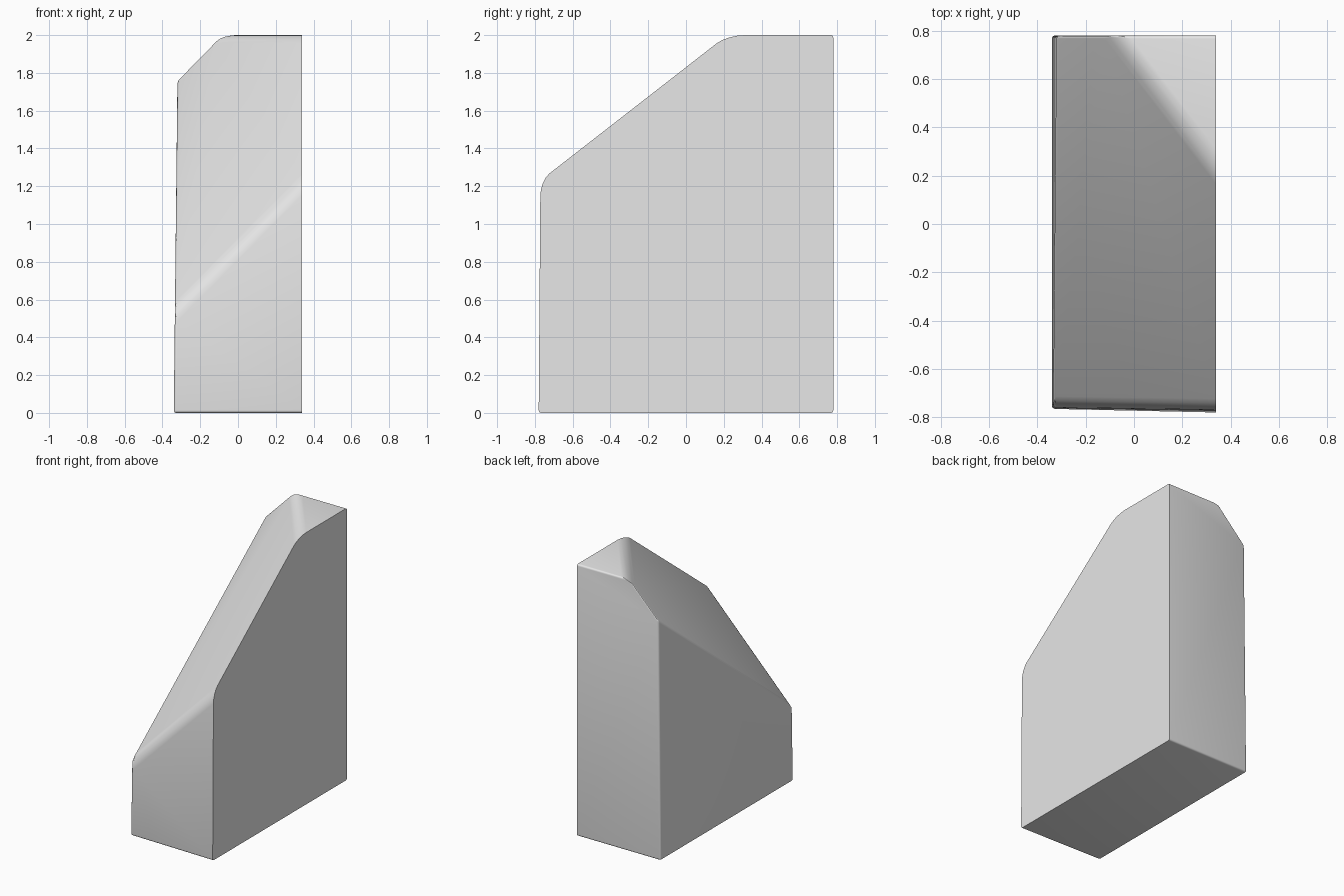
import bpy, bmesh
from mathutils import Vector

cube = bpy.data.objects.get("Cube")
if cube:
    bpy.data.objects.remove(cube, do_unlink=True)

HALF_X, HALF_Y, HEIGHT = 0.34, 0.78, 2.0

# Single plain grey material
grey = bpy.data.materials.new("plain_grey")
grey.use_nodes = True
colour = (0.8, 0.8, 0.8, 1)
grey.diffuse_color = colour
grey.node_tree.nodes["Principled BSDF"].inputs["Base Color"].default_value = colour

# Upright block, tapering slightly on its outer side and front
bm = bmesh.new()
bmesh.ops.create_cube(bm, size=1)
for v in bm.verts:
    x, y, z = v.co
    top = z > 0
    v.co.x = HALF_X if x > 0 else -HALF_X + (0.022 if top else 0)
    v.co.y = HALF_Y if y > 0 else -HALF_Y + (0.015 if top else 0)
    v.co.z = HEIGHT if top else 0
    if x < 0 and y < 0:
        v.co.y += 0.015

# Slanted cut falling towards the front and the outer side
slant = Vector((-1.02, -0.778, 1)).normalized()
cut = bmesh.ops.bisect_plane(
    bm, geom=bm.verts[:] + bm.edges[:] + bm.faces[:],
    plane_co=(HALF_X, 0, 1.83), plane_no=slant, clear_outer=True)
rim = [e for e in cut["geom_cut"] if isinstance(e, bmesh.types.BMEdge)]
bmesh.ops.contextual_create(bm, geom=rim)
bmesh.ops.recalc_face_normals(bm, faces=bm.faces[:])
bm.normal_update()

# Soft creases on the slant, small rounding elsewhere, crisp flat inner side
weight = bm.edges.layers.float.new("bevel_weight_edge")
for e in bm.edges:
    normals = [f.normal for f in e.link_faces]
    on_slant = any(n.dot(slant) > 0.95 for n in normals)
    front_or_top = any(n.y < -0.9 or n.z > 0.9 for n in normals)
    if any(n.x > 0.9 for n in normals):
        e[weight] = 0
    else:
        e[weight] = 1 if on_slant and front_or_top else 0.25

mesh = bpy.data.meshes.new("slanted_block")
bm.to_mesh(mesh)
bm.free()
mesh.materials.append(grey)
block = bpy.data.objects.new("slanted_block", mesh)
bpy.context.collection.objects.link(block)

bevel = block.modifiers.new("rounded_edges", "BEVEL")
bevel.limit_method = "WEIGHT"
bevel.width = 0.055
bevel.segments = 4

# Smooth shading with sharp edges kept
bpy.ops.object.select_all(action="DESELECT")
block.select_set(True)
bpy.context.view_layer.objects.active = block
bpy.ops.object.modifier_apply(modifier=bevel.name)
bpy.ops.object.shade_smooth_by_angle()
